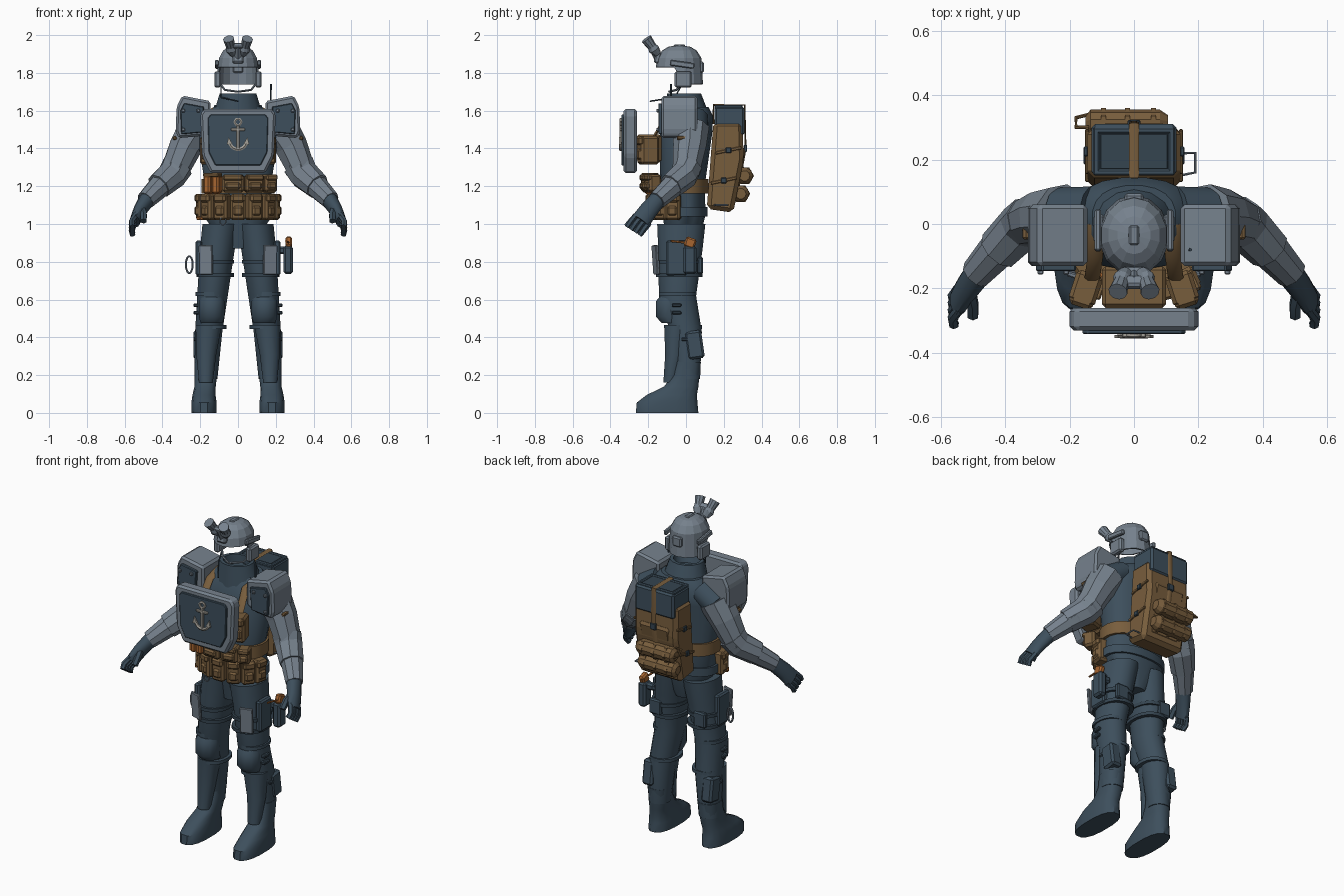
import bpy, bmesh, math
from mathutils import Vector, Matrix, Euler

cube = bpy.data.objects.get("Cube")
if cube:
    bpy.data.objects.remove(cube, do_unlink=True)


def material(name, red, green, blue):
    mat = bpy.data.materials.new(name)
    mat.use_nodes = True
    mat.diffuse_color = (red, green, blue, 1)
    mat.node_tree.nodes["Principled BSDF"].inputs["Base Color"].default_value = mat.diffuse_color
    return mat


SLATE = material("dark slate cloth", .047, .078, .108)
TRIM = material("deep slate trim", .035, .058, .08)
GREY = material("armour grey", .18, .22, .265)
TAN = material("tan webbing", .187, .11, .046)
ORANGE = material("orange", .38, .13, .03)
PALE = material("pale metal", .38, .36, .32)


def finish(name, bm, mat, smooth=False):
    bmesh.ops.recalc_face_normals(bm, faces=bm.faces)
    mesh = bpy.data.meshes.new(name)
    bm.to_mesh(mesh)
    bm.free()
    mesh.materials.append(mat)
    ob = bpy.data.objects.new(name, mesh)
    bpy.context.collection.objects.link(ob)
    if smooth:
        bpy.ops.object.select_all(action="DESELECT")
        ob.select_set(True)
        bpy.context.view_layer.objects.active = ob
        bpy.ops.object.shade_smooth_by_angle(angle=math.radians(40))
    return ob


def bevel(bm, width):
    if width:
        bmesh.ops.bevel(bm, geom=bm.edges[:], offset=width, segments=1, affect="EDGES")


def box(name, centre, size, mat, tilt=0, lean=0, turn=0):
    """Chamfered box; tilt, lean and turn are degrees about x, y and z."""
    bm = bmesh.new()
    bmesh.ops.create_cube(bm, size=1, matrix=Matrix.Diagonal((*size, 1)))
    bevel(bm, min(.012, min(size) / 4))
    spin = Euler([math.radians(angle) for angle in (tilt, lean, turn)]).to_matrix().to_4x4()
    bm.transform(Matrix.Translation(centre) @ spin)
    return finish(name, bm, mat)


def prism(name, outline, start, end, mat, chamfer=.012, axis="y"):
    """Extrude an outline in (x, z) along y, or in (y, z) along x."""
    bm = bmesh.new()

    def place(point, depth):
        return (point[0], depth, point[1]) if axis == "y" else (depth, *point)
    face = bm.faces.new([bm.verts.new(place(point, start)) for point in outline])
    new = bmesh.ops.extrude_face_region(bm, geom=[face])["geom"]
    shift = Vector(place((0, 0), end - start))
    bmesh.ops.translate(bm, vec=shift, verts=[g for g in new if isinstance(g, bmesh.types.BMVert)])
    bevel(bm, chamfer)
    return finish(name, bm, mat)


def loft(name, rings, mat, sides=12, level=True, ref=(0, 1, 0), power=1, smooth=True, caps=True):
    """Skin elliptical rings (x, y, z, width, depth), level or square to their path."""
    bm = bmesh.new()
    path = [Vector(ring[:3]) for ring in rings]
    loops = []
    for i, (centre, ring) in enumerate(zip(path, rings)):
        across, along = Vector((1, 0, 0)), Vector((0, 1, 0))
        if not level:
            tangent = (path[min(i + 1, len(path) - 1)] - path[max(i - 1, 0)]).normalized()
            across = Vector(ref).cross(tangent).normalized()
            along = tangent.cross(across)
        loop = []
        for k in range(sides):
            angle = math.tau * (k + .5) / sides
            c, s = [math.copysign(abs(q) ** power, q) for q in (math.cos(angle), math.sin(angle))]
            loop.append(bm.verts.new(centre + across * ring[3] * c + along * ring[4] * s))
        loops.append(loop)
    for low, high in zip(loops, loops[1:]):
        for k in range(sides):
            n = (k + 1) % sides
            bm.faces.new((low[k], low[n], high[n], high[k]))
    if caps:
        bm.faces.new(loops[0])
        bm.faces.new(loops[-1])
    return finish(name, bm, mat, smooth)


def limb(name, path, start, end, mat, **options):
    """Tube whose (width, depth) runs evenly from start to end along the path."""
    path = [Vector(point) for point in path]
    run = [0]
    for a, b in zip(path, path[1:]):
        run.append(run[-1] + (b - a).length)
    rings = [(*p, *Vector(start).lerp(Vector(end), r / run[-1])) for p, r in zip(path, run)]
    return loft(name, rings, mat, **options)


def wire(name, path, radius, mat, wide=None, ref=(0, 1, 0)):
    size = (radius, wide or radius)
    return limb(name, path, size, size, mat, sides=6, level=False, ref=ref)


def band(name, centre, width, depth, height, mat):
    low, high = [Vector(centre) + Vector((0, 0, d)) for d in (-height / 2, height / 2)]
    return limb(name, [low, high], (width, depth), (width, depth), mat, sides=20, power=.9)


def ring(name, centre, width, height, radius, mat):
    turns = [math.tau * i / 14 for i in range(15)]
    path = [Vector(centre) + Vector((width * math.cos(t), 0, height * math.sin(t))) for t in turns]
    return wire(name, path, radius, mat)


def pouch(name, centre, size, mat, turn=0):
    """Box body with a flap and a front pocket that face outward."""
    centre, (w, d, h) = Vector(centre), size
    out = Matrix.Rotation(math.radians(turn), 3, "Z") @ Vector((0, -.01, 0))
    box(name, centre, size, mat, turn=turn)
    box(name + "_flap", centre + out + Vector((0, 0, h / 3)), (w * .9, d, h / 3), mat, turn=turn)
    box(name + "_front", centre + out - Vector((0, 0, h / 7)), (w * .7, d, h * .4), mat, turn=turn)


def both(half):
    return half + [(-x, z) for x, z in reversed(half)]


# Torso and collar
loft("torso", [(0, -.02, .87, .06, .08), (0, -.01, 1.05, .19, .115), (0, -.02, 1.2, .175, .12),
               (0, 0, 1.48, .22, .14), (0, .02, 1.57, .19, .125), (0, .02, 1.62, .13, .1)],
     SLATE, 20, power=.85)
loft("collar", [(0, .01, 1.56, .14, .12), (0, -.01, 1.69, .1, .09), (0, -.01, 1.69, .08, .07),
                (0, 0, 1.64, .07, .06)], SLATE, 14)

# Helmet: open dome that drops lower behind the ears
dome = [math.radians(angle) for angle in (0, 25, 50, 70, 86)]
helmet = loft("helmet_shell", [(0, -.035, 1.83 + .115 * math.sin(a), .11 * math.cos(a) ** .7,
                                .125 * math.cos(a) ** .7) for a in dome],
              GREY, 14, smooth=False, caps=False)
for v in helmet.data.vertices:
    if v.co.z < 1.84 and v.co.y > -.06:
        v.co.z -= .09
helmet.modifiers.new("thickness", "SOLIDIFY").thickness = .01
box("helmet_crown", (0, -.035, 1.94), (.03, .06, .02), GREY)
box("helmet_brow_mount", (0, -.15, 1.88), (.06, .03, .06), GREY, tilt=-15)
box("helmet_back_box", (0, .08, 1.83), (.06, .03, .06), GREY)
wire("night_sight_arm", [(0, -.15, 1.88), (0, -.18, 1.94)], .02, GREY)
box("night_sight_bridge", (0, -.18, 1.94), (.08, .04, .03), GREY, tilt=-30)

# Chest plate, its dark face and anchor relief
prism("chest_plate", both([(.145, 1.27), (.19, 1.36), (.2, 1.58), (.18, 1.61)]), -.33, -.26, GREY)
prism("chest_plate_face", both([(.12, 1.31), (.155, 1.38), (.16, 1.56), (.145, 1.58)]),
      -.342, -.32, SLATE, .004)
FRONT = -.345
ring("anchor_ring", (0, FRONT, 1.54), .017, .017, .007, PALE)
box("anchor_shank", (0, FRONT, 1.455), (.018, .016, .135), PALE)
box("anchor_stock", (0, FRONT, 1.5), (.076, .016, .016), PALE)
arc = [math.radians(angle) for angle in range(-75, 76, 15)]
wire("anchor_arms", [(.045 * math.sin(a), FRONT, 1.44 - .045 * math.cos(a)) for a in arc], .01, PALE)
for s in (-1, 1):
    prism("anchor_fluke", [(s * .03, 1.425), (s * .06, 1.42), (s * .05, 1.46)],
          FRONT - .009, FRONT, PALE, 0)

# Chest pouches behind the plate
box("chest_carrier", (0, -.195, 1.4), (.2, .13, .15), TAN)
for x in (-.15, -.05, .05, .15):
    pouch("chest_pouch", (x, -.2, 1.39), (.085, .1, .15), TAN, x * 120)

# Belt and pouches around the waist
band("waist_belt", (0, -.02, 1.2), .195, .14, .075, TAN)
band("hip_belt", (0, -.015, 1.065), .2, .13, .05, SLATE)
for x in (-.155, -.112):
    box("marker_pouch", (x, -.185, 1.21), (.04, .07, .1), ORANGE, turn=x * 150)
box("marker_flap", (-.134, -.19, 1.26), (.085, .07, .02), TAN, turn=-20)
for x, w in ((-.025, .115), (.085, .1), (.165, .07)):
    pouch("upper_pouch", (x, -.2 + x * x, 1.215), (w, .07, .095), TAN, x * 150)
for i in range(7):
    turn = -80 + i * 160 / 6
    a = math.radians(turn)
    pouch("belt_pouch", (.185 * math.sin(a), -.045 - .125 * math.cos(a), 1.09), (.08, .07, .14), TAN, turn)
box("belt_marker_tab", (-.19, -.1, 1.03), (.04, .05, .02), ORANGE, turn=-60)
ring("belt_ring", (-.08, -.19, 1.015), .016, .02, .004, GREY)

# Backpack, its dark upper box, rolls and straps
prism("backpack", [(.11, 1.08), (.145, 1.54), (.3, 1.54), (.305, 1.34), (.25, 1.06)],
      -.145, .145, TAN, .022, "x")
prism("backpack_panel", [(.24, 1.1), (.28, 1.42), (.315, 1.4), (.26, 1.1)], -.1, .1, TAN, axis="x")
for s in (-1, 1):
    for z, y in ((1.23, .2), (1.39, .225)):
        box("backpack_side_strap", (s * .146, y, z), (.012, .14, .016), TAN, tilt=12)
        box("backpack_side_buckle", (s * .15, y, z), (.014, .03, .03), TRIM)
    box("backpack_lid_side", (s * .117, .225, 1.62), (.02, .15, .02), SLATE)
    box("backpack_lid_edge", (0, .225 + s * .065, 1.62), (.25, .02, .02), SLATE)
box("backpack_top_box", (0, .23, 1.545), (.265, .16, .155), SLATE)
box("backpack_lid", (0, .225, 1.62), (.21, .11, .01), TRIM)
wire("backpack_centre_strap", [(0, .145, 1.53), (0, .145, 1.63), (0, .31, 1.63), (0, .315, 1.4), (0, .27, 1.15)],
     .006, TAN, .016, (1, 0, 0))
box("backpack_buckle", (0, .315, 1.4), (.04, .016, .04), TRIM)
for y, z in ((.29, 1.16), (.31, 1.255)):
    loft("bedroll", [(x, y, z, r, r) for x, r in ((-.15, .025), (-.135, .045), (.08, .045), (.105, .028))],
         TAN, 10, False, smooth=False)
    for x in (-.095, -.02, .06):
        wire("bedroll_strap", [(x - .008, y, z), (x + .008, y, z)], .05, TAN)
wire("roll_handle", [(-.14, .3, 1.3), (-.18, .3, 1.3), (-.18, .33, 1.27), (-.14, .34, 1.25)], .006, TAN, ref=(0, .1, 1))
wire("side_loop", [(.14, .22, 1.1), (.19, .22, 1.1), (.19, .16, 1.1), (.14, .15, 1.1)], .005, GREY, ref=(0, 0, 1))
wire("antenna", [(.17, -.08, 1.5), (.175, -.08, 1.74)], .005, TRIM)
wire("microphone_boom", [(-.09, -.02, 1.74), (-.09, -.06, 1.67), (0, -.19, 1.65)], .004, TRIM, ref=(0, 0, 1))

# Paired parts
for s, tag in ((1, "left_"), (-1, "right_")):
    def m(points):
        return [(s * p[0], *p[1:]) for p in points]

    # Head gear
    box(tag + "ear_cup", (s * .108, -.015, 1.765), (.035, .09, .085), GREY)
    box(tag + "helmet_rail", (s * .112, -.02, 1.845), (.02, .13, .03), GREY, tilt=-8)
    wire(tag + "chin_strap", m([(.1, -.01, 1.75), (.07, -.05, 1.71), (0, -.09, 1.7)]), .006, GREY)
    loft(tag + "night_sight", m([(.025, -.15, 1.9, .02, .02), (.036, -.17, 1.925, .03, .03),
                                 (.04, -.18, 1.94, .024, .024), (.05, -.21, 1.98, .03, .03)]),
         GREY, 10, False, smooth=False)
    # Shoulder armour
    prism(tag + "shoulder_box", m([(.145, 1.5), (.2, 1.465), (.315, 1.455), (.33, 1.49), (.325, 1.62),
                                   (.295, 1.68), (.145, 1.65)]), -.13, .06, GREY)
    prism(tag + "shoulder_box_face", m([(.19, 1.485), (.3, 1.475), (.305, 1.6), (.285, 1.64), (.18, 1.62)]),
          -.146, -.12, SLATE, .004)
    for x, z in ((.21, 1.6), (.29, 1.6), (.29, 1.5)):
        box(tag + "shoulder_rivet", (s * x, -.15, z), (.018, .014, .018), GREY)
    wire(tag + "harness_strap", m([(.12, 0, 1.61), (.12, -.1, 1.58), (.13, -.17, 1.46)]), .009, TAN, .024, (1, 0, 0))
    # Arm and glove
    limb(tag + "shoulder", m([(.13, .02, 1.56), (.235, .025, 1.49)]), (.075, .1), (.08, .09), SLATE, level=False)
    limb(tag + "sleeve", m([(.22, .025, 1.51), (.28, .02, 1.41), (.34, 0, 1.275), (.39, -.045, 1.225), (.49, -.155, 1.125)]),
         (.1, .1), (.05, .05), GREY, sides=9, level=False, smooth=False)
    limb(tag + "elbow_guard", m([(.32, .01, 1.31), (.35, -.01, 1.26), (.42, -.08, 1.2)]),
         (.086, .08), (.07, .068), GREY, sides=9, level=False, smooth=False)
    box(tag + "arm_patch", (s * .335, -.01, 1.455), (.02, .075, .02), TAN, lean=s * 25)
    spread = Vector((0, .84, -.54))
    limb(tag + "glove", m([(.475, -.14, 1.14), (.52, -.2, 1.07), (.546, -.24, 1.015)]), (.045, .045), (.028, .054),
         SLATE, level=False, ref=spread)
    for k in range(4):
        offset = spread * (k - 1.5) * .027
        finger = [Vector(p) + offset for p in m([(.543, -.23, 1.025), (.564, -.26, .99), (.558, -.28, .965)])]
        wire(tag + "finger", finger, .016, SLATE)
    wire(tag + "thumb", m([(.51, -.2, 1.09), (.5, -.25, 1.055), (.5, -.285, 1.015)]), .019, SLATE)

    # Leg, knee and boot
    limb(tag + "leg", m([(.09, -.025, 1), (.11, -.03, .86), (.135, -.045, .62), (.155, 0, .43), (.17, .01, .18)]),
         (.1, .13), (.062, .066), SLATE, sides=16)
    loft(tag + "knee_pad", m([(.14, -.07, .475, .06, .06), (.14, -.09, .51, .07, .072),
                              (.14, -.09, .59, .07, .072), (.135, -.07, .63, .06, .06)]), SLATE)
    for z, y in ((.63, -.045), (.455, -.015)):
        band(tag + "knee_strap", (s * .142, y, z), .083, .1, .02, SLATE)
    for z in (.73, .8):
        band(tag + "thigh_strap", (s * .12, -.036, z), .1, .125, .02, TRIM)
    limb(tag + "shin_guard", m([(.155, -.05, .465), (.168, -.06, .31), (.17, -.085, .16)]),
         (.072, .068), (.038, .036), SLATE)
    box(tag + "calf_pouch", (s * .2, .045, .36), (.07, .09, .15), SLATE, tilt=8)
    for y, z in ((0, .39), (-.05, .53), (-.05, .57)):
        box(tag + "leg_buckle", (s * .22, y, z), (.03, .05, .02), TRIM)
    loft(tag + "boot", m([(.18, -.1, 0, .067, .168), (.18, -.1, .055, .068, .163), (.18, -.075, .095, .062, .135),
                          (.174, -.025, .14, .057, .092), (.17, 0, .2, .06, .072), (.168, .01, .27, .064, .07)]),
         SLATE, 16, power=.8)
    # Thigh plates and outer panels
    box(tag + "thigh_plate", (s * .17, -.16, .81), (.075, .016, .155), GREY, tilt=4, turn=s * 18)
    box(tag + "thigh_panel", (s * .208, -.05, .82), (.035, .11, .185), SLATE)
    box(tag + "rear_thigh_pouch", (s * .15, .075, .78), (.08, .03, .09), SLATE)

# Holster on one side, clip on the other
box("holster", (.265, .02, .81), (.05, .07, .15), SLATE)
box("holster_hanger", (.225, .015, .86), (.06, .04, .04), SLATE)
box("holster_grip", (.268, .022, .9), (.035, .058, .055), ORANGE, tilt=-20)
wire("holster_lanyard", [(.255, -.08, .91), (.27, .01, .9)], .006, ORANGE, ref=(0, 0, 1))
ring("hanging_clip", (-.258, -.06, .785), .018, .045, .006, GREY)
